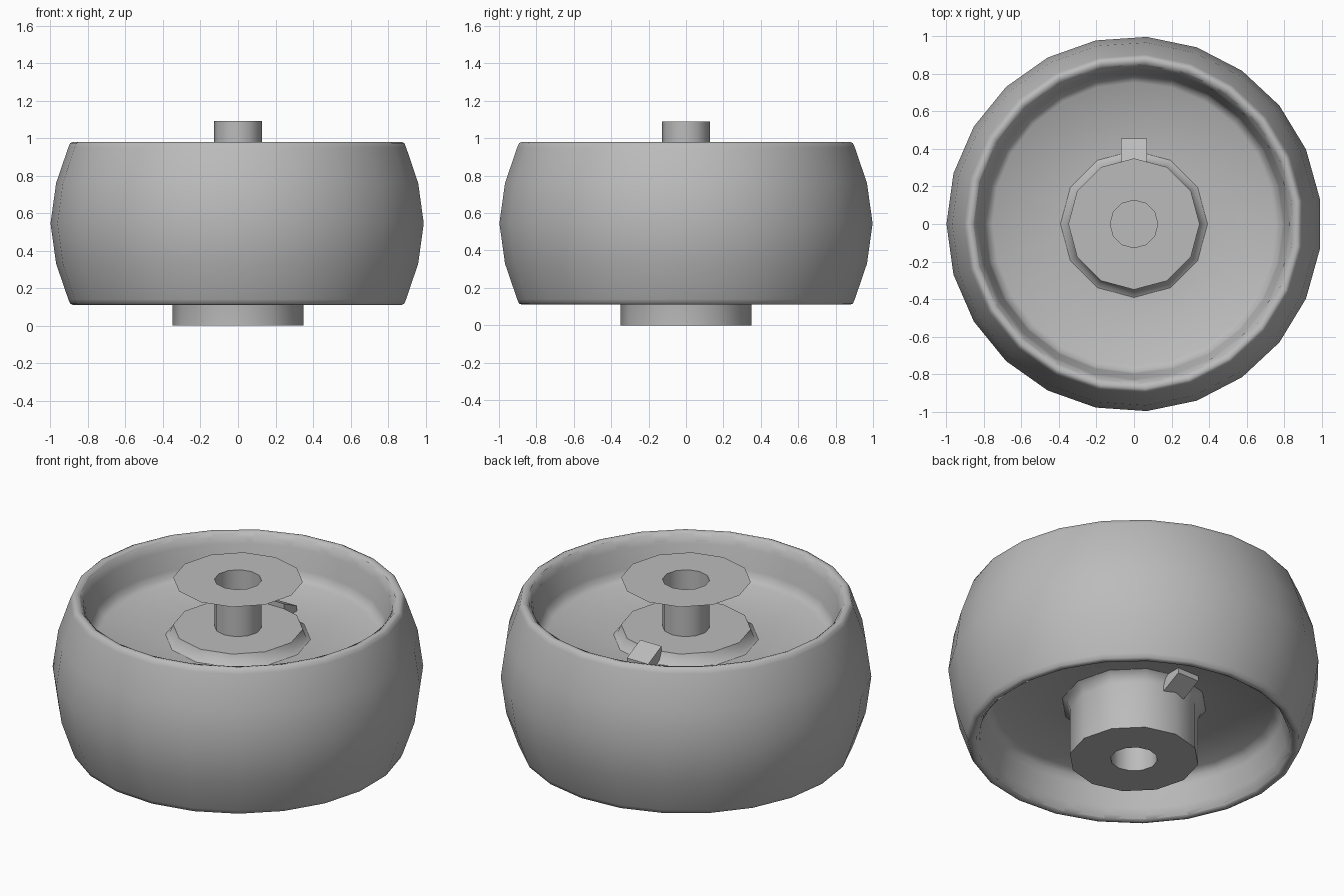
import bpy, bmesh, math

if "Cube" in bpy.data.objects:
    bpy.data.objects.remove(bpy.data.objects["Cube"], do_unlink=True)

MID = 0.545          # height of the plane of symmetry
TOP = 2 * MID

grey = bpy.data.materials.new("plain_grey")
grey.use_nodes = True
COLOUR = (0.5, 0.5, 0.5, 1)
grey.diffuse_color = COLOUR
grey.node_tree.nodes["Principled BSDF"].inputs["Base Color"].default_value = COLOUR


def finish(name, bm, angle):
    mesh = bpy.data.meshes.new(name)
    bm.to_mesh(mesh)
    bm.free()
    obj = bpy.data.objects.new(name, mesh)
    bpy.context.collection.objects.link(obj)
    mesh.materials.append(grey)
    if angle:
        bpy.ops.object.select_all(action='DESELECT')
        obj.select_set(True)
        bpy.context.view_layer.objects.active = obj
        bpy.ops.object.shade_smooth_by_angle(angle=math.radians(angle))
    return obj


def lathe(name, profile, sides, phase=90, angle=40):
    """Turn a (radius, height) profile about z; the surface faces right of its path."""
    bm = bmesh.new()
    rings = []
    for r, z in profile:
        if r == 0:
            rings.append([bm.verts.new((0, 0, z))] * sides)
            continue
        turn = [math.radians(phase) + math.tau * i / sides for i in range(sides)]
        rings.append([bm.verts.new((r * math.cos(a), r * math.sin(a), z)) for a in turn])
    for low, high in zip(rings, rings[1:]):
        for i in range(sides):
            j = (i + 1) % sides
            corners = [low[i], low[j], high[j], high[i]]
            bm.faces.new(list(dict.fromkeys(corners)))
    return finish(name, bm, angle)


def flip(profile):
    """Mirror a profile to the other side of the middle plane."""
    return [(r, TOP - z) for r, z in reversed(profile)]


# Tyre: bulging tread with rounded rims
upper = [(1.0, MID), (0.97, 0.76), (0.905, 0.95), (0.895, 0.973), (0.88, 0.98),
         (0.86, 0.975), (0.842, 0.955), (0.835, 0.93)]
lathe("tyre", flip(upper)[:-1] + upper, 23, phase=180, angle=50)

# Dished wheel faces, running from the rim down into the flat plate
dish = [(0.855, 0.972), (0.838, 0.95), (0.828, 0.92), (0.8, 0.81), (0.79, 0.775),
        (0.755, 0.75), (0.3, 0.75)]
lathe("upper_dish", dish, 24, angle=50)
lathe("lower_dish", flip(dish), 24, angle=50)

# Hub: low boss above, full barrel below
flare = [(0.392, 0.75), (0.368, 0.765), (0.35, 0.81)]
lathe("upper_boss", flare + [(0, 0.81)], 12)
lathe("lower_hub", [(0.127, 0), (0.35, 0)] + flip(flare), 12)

# Axle tube and the thin disc at its top end
lathe("axle_tube", [(0.127, 0), (0.127, TOP)], 12)
lathe("top_disc", [(0.35, TOP), (0.127, TOP)], 12, angle=0)

# Key block beside the hub, with sloped ends
bm = bmesh.new()
section = [(0.33, 0.25), (0.455, 0.31), (0.455, 0.78), (0.33, 0.84)]
left, right = [[bm.verts.new((x, y, z)) for y, z in section] for x in (-0.07, 0.07)]
bm.faces.new(left)
bm.faces.new(right)
for i in range(4):
    j = (i + 1) % 4
    bm.faces.new((left[i], left[j], right[j], right[i]))
bmesh.ops.recalc_face_normals(bm, faces=bm.faces)
finish("key_block", bm, 0)
